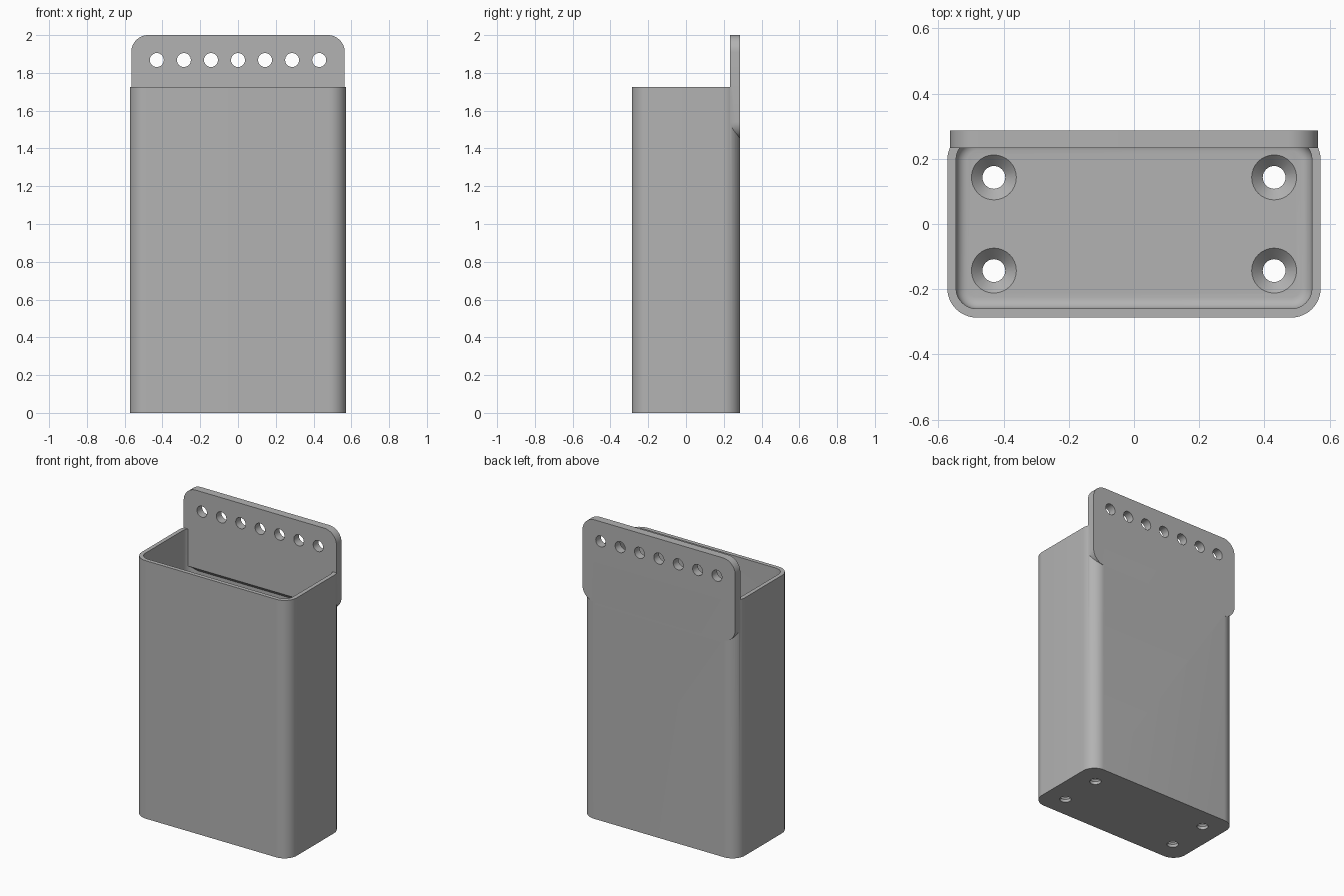
import bpy, bmesh
from math import sin, cos, pi

cube = bpy.data.objects.get("Cube")
if cube:
    bpy.data.objects.remove(cube)

grey = bpy.data.materials.new("plain grey")
grey.use_nodes = True
grey.diffuse_color = (0.45, 0.45, 0.45, 1)
grey.node_tree.nodes["Principled BSDF"].inputs["Base Color"].default_value = (0.45, 0.45, 0.45, 1)

HX, HY, TOP, WALL, FLOOR, RADIUS = 0.573, 0.287, 1.725, 0.027, 0.055, 0.09


def rounded(hx, hy, r, steps=12):
    """Outline of a rounded rectangle centred on the origin."""
    pts = []
    for k, (sx, sy) in enumerate([(1, 1), (-1, 1), (-1, -1), (1, -1)]):
        for i in range(steps + 1):
            a = (k + i / steps) * pi / 2
            pts.append((sx * (hx - r) + r * cos(a), sy * (hy - r) + r * sin(a)))
    return pts


def circle(x, y, r, n=32):
    return [(x + r * cos(2 * pi * i / n), y + r * sin(2 * pi * i / n)) for i in range(n)]


def loft(name, layers):
    """Closed solid through matching rings of 3D points."""
    bm = bmesh.new()
    rings = [[bm.verts.new(p) for p in ring] for ring in layers]
    for a, b in zip(rings, rings[1:]):
        for i in range(len(a)):
            j = (i + 1) % len(a)
            bm.faces.new((a[i], a[j], b[j], b[i]))
    bm.faces.new(rings[0])
    bm.faces.new(rings[-1])
    bmesh.ops.recalc_face_normals(bm, faces=bm.faces)
    mesh = bpy.data.meshes.new(name)
    bm.to_mesh(mesh)
    bm.free()
    mesh.materials.append(grey)
    obj = bpy.data.objects.new(name, mesh)
    bpy.context.collection.objects.link(obj)
    return obj


def flat(points, z):
    return [(x, y, z) for x, y in points]


def combine(target, tool, operation):
    bpy.context.view_layer.objects.active = target
    mod = target.modifiers.new(operation.lower(), "BOOLEAN")
    mod.operation, mod.object, mod.solver = operation, tool, "EXACT"
    bpy.ops.object.modifier_apply(modifier=mod.name)
    bpy.data.objects.remove(tool)


# Box shell with rounded upright corners
holder = loft("wall_holder", [flat(rounded(HX, HY, RADIUS), z) for z in (0, TOP)])

# Cavity with a fillet around the floor
fillet = 0.035
layers = []
for i in range(7):
    a = i / 6 * pi / 2
    inset = WALL + fillet * (1 - sin(a))
    layers.append(flat(rounded(HX - inset, HY - inset, RADIUS - inset), FLOOR + fillet * (1 - cos(a))))
layers.append(flat(rounded(HX - WALL, HY - WALL, RADIUS - WALL), TOP + 0.1))
combine(holder, loft("cavity_cutter", layers), "DIFFERENCE")

# Hanging plate, with a chamfered lower edge inside the box
low, high, front = 1.45, 2.0, 0.233
outline = [(x, z + (low + high) / 2) for x, z in rounded(0.565, (high - low) / 2, RADIUS)]
plate = loft("hanging_plate", [
    [(x, front, max(z, low + WALL)) for x, z in outline],
    [(x, HY - WALL, z) for x, z in outline],
    [(x, HY, z) for x, z in outline]])
combine(holder, plate, "UNION")

# Row of hanging holes
for i in range(-3, 4):
    hole = circle(i * 0.1433, 1.868, 0.037)
    combine(holder, loft("hole_cutter", [[(x, y, z) for x, z in hole] for y in (0.15, 0.4)]), "DIFFERENCE")

# Countersunk floor holes
for x in (-0.43, 0.43):
    for y in (-0.143, 0.143):
        profile = [(0.035, -0.05), (0.035, 0.02), (0.069, FLOOR), (0.069, FLOOR + 0.01)]
        combine(holder, loft("screw_cutter", [flat(circle(x, y, r), z) for r, z in profile]), "DIFFERENCE")

bpy.ops.object.select_all(action="DESELECT")
holder.select_set(True)
bpy.context.view_layer.objects.active = holder
bpy.ops.object.shade_smooth_by_angle(angle=pi / 6)
